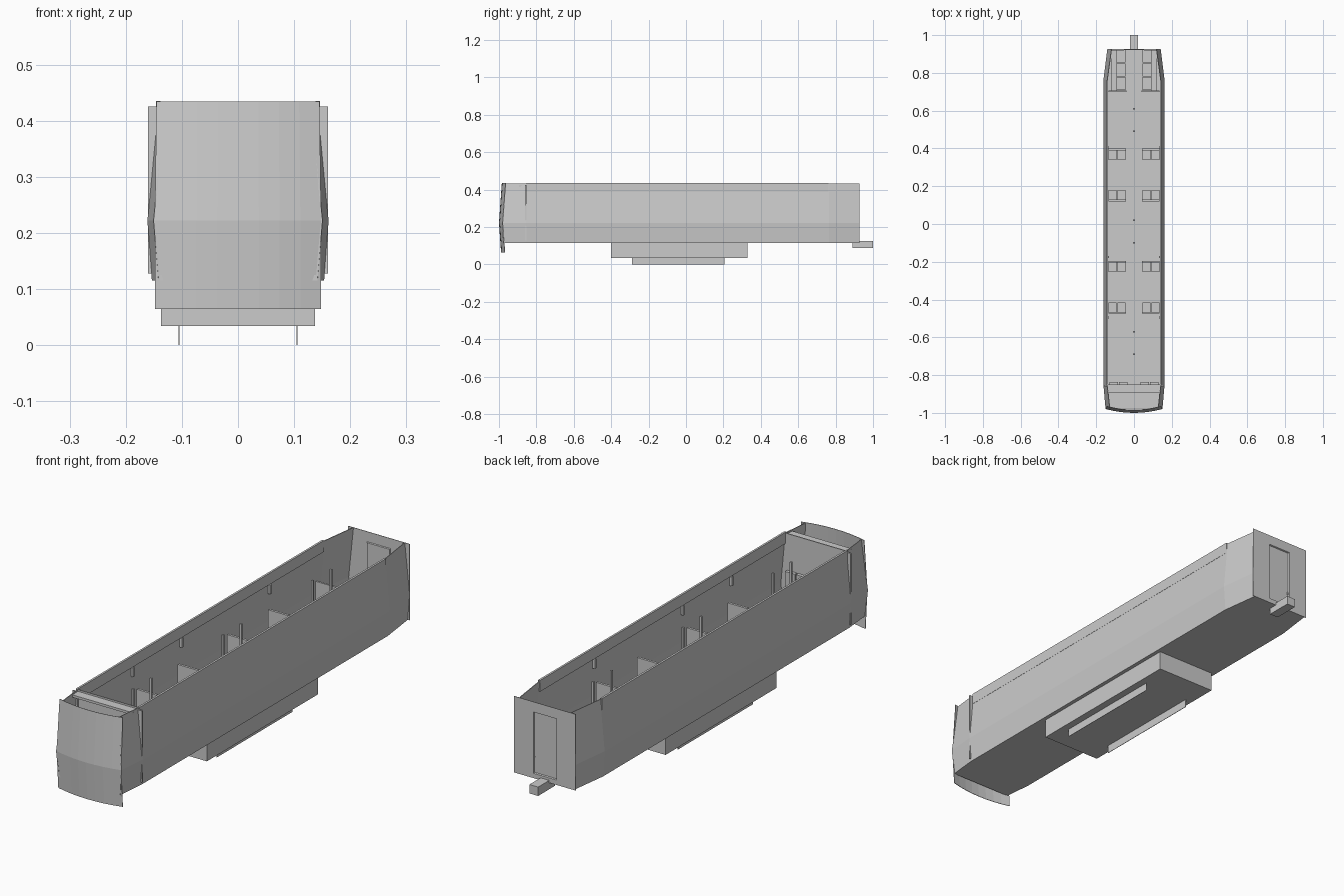
import bpy, bmesh

if "Cube" in bpy.data.objects:
    bpy.data.objects.remove(bpy.data.objects["Cube"])

GREY = bpy.data.materials.new("light grey")
GREY.diffuse_color = (0.6, 0.6, 0.6, 1)
GREY.use_nodes = True
GREY.node_tree.nodes["Principled BSDF"].inputs["Base Color"].default_value = GREY.diffuse_color


def make(name, bm, solid=0.0):
    bmesh.ops.recalc_face_normals(bm, faces=bm.faces[:])
    me = bpy.data.meshes.new(name)
    bm.to_mesh(me)
    bm.free()
    me.materials.append(GREY)
    ob = bpy.data.objects.new(name, me)
    bpy.context.collection.objects.link(ob)
    if solid:
        m = ob.modifiers.new("thickness", 'SOLIDIFY')
        m.thickness = solid
        m.offset = 0
    return ob


def add_box(bm, x0, x1, y0, y1, z0, z1):
    r = bmesh.ops.create_cube(bm, size=1)
    for v in r["verts"]:
        v.co.x = (x0 + x1) / 2 + v.co.x * (x1 - x0)
        v.co.y = (y0 + y1) / 2 + v.co.y * (y1 - y0)
        v.co.z = (z0 + z1) / 2 + v.co.z * (z1 - z0)


def boxes(name, items, mirror=False):
    bm = bmesh.new()
    for b in items:
        add_box(bm, *b)
        if mirror:
            add_box(bm, -b[1], -b[0], *b[2:])
    return make(name, bm)


def grid(bm, rows):
    vs = [[bm.verts.new(p) for p in r] for r in rows]
    for a, b in zip(vs, vs[1:]):
        for i in range(len(a) - 1):
            bm.faces.new((a[i], a[i + 1], b[i + 1], b[i]))


# Side walls: a bent cross-section lofted along the car, narrowing at both ends
Z = (0.115, 0.222, 0.432)
SECTIONS = [((-0.976, -0.98, -0.968), (0.140, 0.149, 0.128)),
            ((-0.855,) * 3, (0.152, 0.160, 0.140)),
            ((0.765,) * 3, (0.152, 0.160, 0.140)),
            ((0.925,) * 3, (0.131, 0.140, 0.118))]
for side, label in ((1, "right"), (-1, "left")):
    bm = bmesh.new()
    grid(bm, [[(side * x, y, z) for x, y, z in zip(xs, ys, Z)] for ys, xs in SECTIONS])
    make("side_wall_" + label, bm, 0.003)

# Floor plate follows the bottom edge of the walls
bm = bmesh.new()
edge = [(xs[0], ys[0]) for ys, xs in SECTIONS]
loop = edge + [(-x, y) for x, y in reversed(edge)]
f = bm.faces.new([bm.verts.new((x, y, 0.115)) for x, y in loop])
ext = bmesh.ops.extrude_face_region(bm, geom=[f])
for v in ext["geom"]:
    if isinstance(v, bmesh.types.BMVert):
        v.co.z = 0.125
make("floor", bm)

# Curved front face, bent at mid height and hanging below the floor
bm = bmesh.new()
rows = []
for z, w in ((0.065, 0.148), (0.222, 0.148), (0.434, 0.145)):
    rows.append([(w * t, -0.999 + 0.015 * abs(z - 0.222) / 0.21 + 0.02 * t * t, z)
                 for t in [i / 4 - 1 for i in range(9)]])
grid(bm, rows)
front = make("front_face", bm, 0.002)

# Rear end wall with an inset door
bm = bmesh.new()
xs, zs = (-0.141, -0.053, 0.053, 0.141), (0.115, 0.135, 0.39, 0.432)
grid(bm, [[(x, 0.926, z) for x in xs] for z in zs])
door = [f for f in bm.faces if abs(f.calc_center_median().x) < 0.01
        and 0.2 < f.calc_center_median().z < 0.3]
bmesh.ops.recalc_face_normals(bm, faces=bm.faces[:])
bmesh.ops.inset_region(bm, faces=door, thickness=0.003)
for v in door[0].verts:
    v.co.y = 0.921
make("rear_wall", bm, 0.002)

# Cab bulkhead and roof strip above it
bm = bmesh.new()
half = list(zip(SECTIONS[1][1], Z))
pts = half + [(-x, z) for x, z in reversed(half)]
grid(bm, [[(-x, -0.852, z) for x, z in half], [(x, -0.852, z) for x, z in half]])
make("cab_bulkhead", bm, 0.004)
boxes("cab_roof_strip", [(-0.14, 0.14, -0.892, -0.85, 0.415, 0.425)])

# Thin fins behind the cab and long bands along the top edges
boxes("cab_fins", [(0.135, 0.160, -0.860, -0.853, 0.128, 0.425)], True)
boxes("roof_edge_bands", [(0.138, 0.1465, -0.855, 0.762, 0.388, 0.435)], True)

# Underframe box, hanging rails and rear coupler
boxes("underframe", [(-0.137, 0.137, -0.40, 0.33, 0.034, 0.116)])
boxes("hanging_rails", [(0.104, 0.106, -0.29, 0.205, 0.0, 0.035)], True)
boxes("coupler", [(-0.02, 0.02, 0.89, 1.0, 0.088, 0.125)])

# Paired seats: (backrest y, direction the seat faces)
seats = []
for y, d in ((0.395, -1), (0.125, 1), (-0.20, -1), (-0.47, 1)):
    lo, hi = sorted((y, y + 0.055 * d))
    seats.append((0.042, 0.134, y - 0.005, y + 0.005, 0.125, 0.29))
    seats += [(x0, x0 + 0.042, lo, hi, 0.19, 0.205) for x0 in (0.045, 0.092)]
boxes("seats", seats, True)

# Rear benches along the walls with their screens
bench = [(0.04, 0.134, 0.70, 0.708, 0.125, 0.29), (0.092, 0.122, 0.708, 0.922, 0.125, 0.19)]
bench += [(0.045, 0.092, y, y + 0.068, 0.19, 0.203) for y in (0.71, 0.782, 0.854)]
boxes("rear_benches", bench, True)

# Folding seats on the bulkhead
boxes("folding_seats", [(0.035, 0.08, -0.85, -0.836, 0.19, 0.28),
                        (0.085, 0.13, -0.85, -0.836, 0.19, 0.28)], True)

# Centre poles and wall hooks
boxes("poles", [(-0.004, 0.004, y - 0.004, y + 0.004, 0.125, 0.41)
                for y in (-0.69, -0.57, -0.10, 0.02, 0.49, 0.61)])
boxes("wall_hooks", [(0.132, 0.142, y, y + 0.01, 0.35, 0.388)
                     for y in (0.40, -0.18, -0.50)], True)
